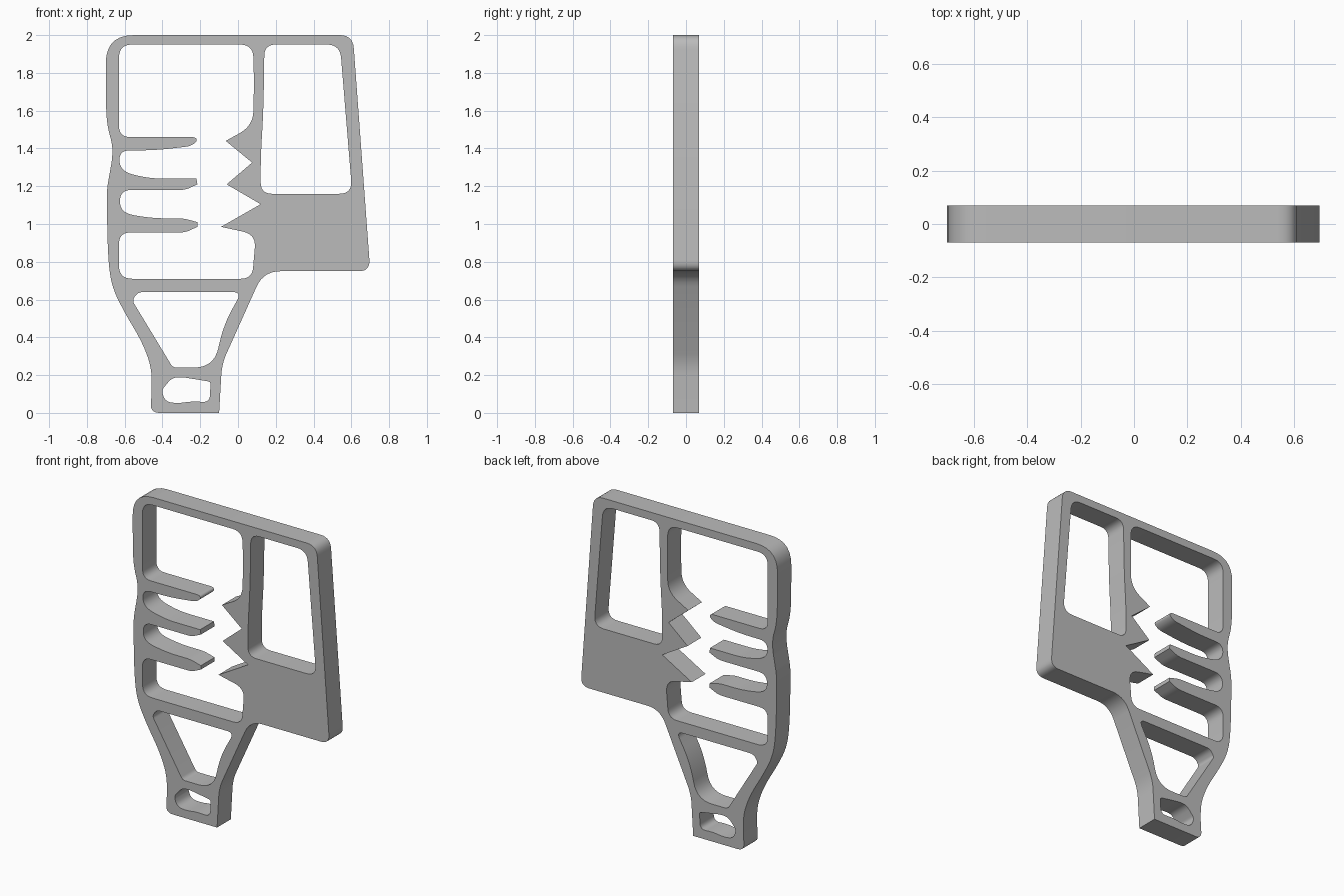
import bpy
import bmesh
from mathutils import Vector

HALF_DEPTH = 0.07
STEPS = 7
SOFT = 0.3  # large radius: blends through the midpoints of neighbouring edges


def rounded(corners):
    """Closed outline from (x, z, radius) corners; radius 0 stays sharp."""
    out = []
    n = len(corners)
    for i, (x, z, r) in enumerate(corners):
        p = Vector((x, z))
        if r == 0:
            out.append(p)
            continue
        ends = []
        for q in (corners[i - 1], corners[(i + 1) % n]):
            d = Vector(q[:2]) - p
            ends.append(p + d.normalized() * min(r, d.length * 0.49))
        a, b = ends
        for k in range(STEPS + 1):
            t = k / STEPS
            out.append(a * (1 - t) ** 2 + p * 2 * t * (1 - t) + b * t * t)
    return out


# Outer silhouette: frame, waist on the left, tapered neck, solid block on the right
outline = [
    (-0.70, 2.0, 0.15), (-0.70, 1.68, SOFT), (-0.695, 1.53, SOFT),
    (-0.665, 1.42, 0.04), (-0.665, 1.35, 0.04), (-0.695, 1.18, 0.05),
    (-0.69, 0.84, SOFT), (-0.67, 0.67, SOFT), (-0.60, 0.53, SOFT),
    (-0.51, 0.38, SOFT), (-0.46, 0.25, SOFT), (-0.455, 0.13, SOFT),
    (-0.465, 0.0, 0.05), (-0.10, 0.0, 0), (-0.085, 0.26, 0.06),
    (0.135, 0.75, 0.09), (0.70, 0.75, 0.06), (0.608, 2.0, 0.07),
]

# Large opening with the fingers on its left and the teeth on its right
finger_opening = [
    (-0.63, 1.95, 0.07), (0.08, 1.95, 0.07), (0.085, 1.75, SOFT),
    (0.08, 1.52, 0.08), (-0.065, 1.44, 0), (0.075, 1.325, 0),
    (-0.06, 1.21, 0), (0.12, 1.105, 0), (-0.09, 0.985, 0),
    (0.095, 0.945, 0.07), (0.075, 0.71, 0.06), (-0.63, 0.71, 0.07),
    # lower finger
    (-0.63, 0.955, 0.06), (-0.28, 0.955, 0.03), (-0.215, 0.985, 0),
    (-0.215, 1.01, 0), (-0.29, 1.03, 0.03), (-0.46, 1.03, 0.08),
    (-0.625, 1.06, 0.07),
    # middle finger
    (-0.625, 1.18, 0.06), (-0.28, 1.18, 0.03), (-0.215, 1.21, 0),
    (-0.22, 1.24, 0), (-0.47, 1.24, 0.08), (-0.625, 1.28, 0.07),
    # upper finger
    (-0.63, 1.39, 0.06), (-0.44, 1.39, 0.08), (-0.25, 1.412, 0.03),
    (-0.215, 1.44, 0.02), (-0.225, 1.46, 0.02), (-0.63, 1.46, 0.06),
]

# Tall window above the solid block
side_window = [
    (0.14, 1.95, 0.06), (0.54, 1.95, 0.07), (0.605, 1.16, 0.07),
    (0.12, 1.16, 0.06), (0.12, 1.36, SOFT), (0.135, 1.60, SOFT),
]

# Funnel-shaped opening in the neck
neck_opening = [
    (-0.56, 0.595, 0.02), (-0.53, 0.64, 0.03), (0.02, 0.64, 0.05),
    (-0.08, 0.46, 0.12), (-0.125, 0.24, 0.14), (-0.345, 0.24, 0.02),
]

# Irregular slot in the foot
foot_slot = [
    (-0.405, 0.12, 0.02), (-0.35, 0.185, 0.03), (-0.30, 0.19, 0.03),
    (-0.145, 0.165, 0.015), (-0.15, 0.055, 0.04), (-0.24, 0.062, 0.05),
    (-0.32, 0.05, 0.04), (-0.385, 0.06, 0.04),
]

# Filled 2D curve with holes, given thickness
curve = bpy.data.curves.new("plate_profile", 'CURVE')
curve.dimensions = '2D'
curve.fill_mode = 'BOTH'
curve.extrude = HALF_DEPTH
for shape in (outline, finger_opening, side_window, neck_opening, foot_slot):
    pts = rounded(shape)
    spline = curve.splines.new('POLY')
    spline.points.add(len(pts) - 1)
    for sp, p in zip(spline.points, pts):
        sp.co = (p.x, p.y, 0, 1)
    spline.use_cyclic_u = True

plate = bpy.data.objects.new("cutout_plate", curve)
bpy.context.collection.objects.link(plate)
plate.rotation_euler = (1.5707963, 0, 0)
bpy.context.view_layer.objects.active = plate
plate.select_set(True)
bpy.ops.object.convert(target='MESH')
plate = bpy.context.view_layer.objects.active
bpy.ops.object.transform_apply(location=False, rotation=True, scale=False)

# Weld caps to walls
bm = bmesh.new()
bm.from_mesh(plate.data)
bmesh.ops.remove_doubles(bm, verts=bm.verts, dist=0.0005)
bmesh.ops.recalc_face_normals(bm, faces=bm.faces)
bm.to_mesh(plate.data)
bm.free()

grey = bpy.data.materials.new("plain_grey")
grey.diffuse_color = (0.5, 0.5, 0.5, 1)
plate.data.materials.clear()
plate.data.materials.append(grey)
bpy.ops.object.shade_smooth_by_angle(angle=0.6)
